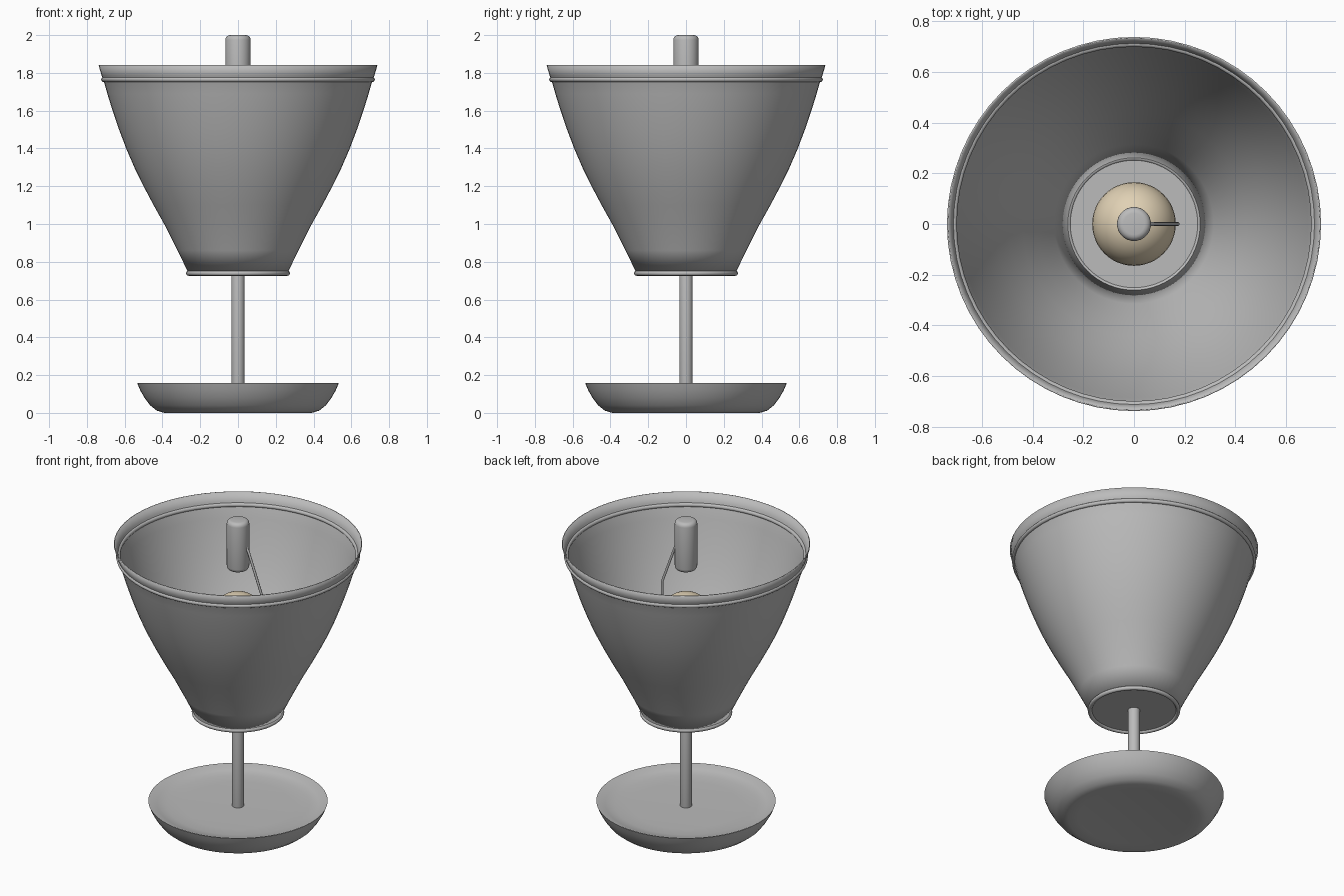
import bpy, bmesh, math
from mathutils import Vector

if "Cube" in bpy.data.objects:
    bpy.data.objects.remove(bpy.data.objects["Cube"])


def material(name, rgb):
    m = bpy.data.materials.new(name)
    m.use_nodes = True
    m.diffuse_color = (*rgb, 1)
    m.node_tree.nodes["Principled BSDF"].inputs["Base Color"].default_value = (*rgb, 1)
    return m


grey = material("plain grey", (0.5, 0.5, 0.5))
cream = material("warm cream", (0.75, 0.64, 0.46))


def smooth(obj, angle):
    bpy.ops.object.select_all(action="DESELECT")
    obj.select_set(True)
    bpy.context.view_layer.objects.active = obj
    bpy.ops.object.shade_smooth_by_angle(angle=math.radians(angle))


def lathe(name, profile, mat=grey, steps=64, angle=40):
    """Turn a (radius, height) profile, listed from bottom to top, around z."""
    bm = bmesh.new()
    verts = [bm.verts.new((r, 0, z)) for r, z in profile]
    edges = [bm.edges.new(pair) for pair in zip(verts, verts[1:])]
    bmesh.ops.spin(bm, geom=verts + edges, cent=(0, 0, 0), axis=(0, 0, 1),
                   angle=math.tau, steps=steps, use_duplicate=False)
    bmesh.ops.remove_doubles(bm, verts=bm.verts, dist=0.0005)
    bmesh.ops.recalc_face_normals(bm, faces=bm.faces)
    mesh = bpy.data.meshes.new(name)
    bm.to_mesh(mesh)
    bm.free()
    mesh.materials.append(mat)
    obj = bpy.data.objects.new(name, mesh)
    bpy.context.collection.objects.link(obj)
    smooth(obj, angle)
    return obj


def ring(name, radius, tube, z):
    bpy.ops.mesh.primitive_torus_add(major_radius=radius, minor_radius=tube,
                                     major_segments=64, minor_segments=12,
                                     location=(0, 0, z))
    obj = bpy.context.object
    obj.name = name
    obj.data.materials.append(grey)
    smooth(obj, 60)


def rounded_rod(name, radius, bottom, top, fillet):
    """Cylinder with rounded ends."""
    corner = [(radius - fillet + fillet * math.sin(a), fillet * (1 - math.cos(a)))
              for a in (math.pi / 8 * i for i in range(5))]
    lower = [(r, bottom + h) for r, h in corner]
    upper = [(r, top - h) for r, h in reversed(corner)]
    lathe(name, [(0, bottom)] + lower + upper + [(0, top)], steps=32)


# Base dish: curved outside, shallow hollow on top
lathe("base_dish", [(0, 0.012), (0.33, 0.008), (0.39, 0), (0.43, 0.012), (0.465, 0.04),
                    (0.495, 0.08), (0.518, 0.12), (0.533, 0.157), (0.525, 0.157),
                    (0.48, 0.138), (0.42, 0.128), (0.33, 0.125), (0, 0.125)])

# Stem and the disc that carries the shade
rounded_rod("stem", 0.035, 0.1, 0.75, 0.004)
lathe("shade_floor", [(0, 0.738), (0.256, 0.738), (0.256, 0.746), (0, 0.746)])

# Flared shade with a rim band
shade = lathe("shade", [(0.262, 0.74), (0.32, 0.86), (0.391, 1.0), (0.447, 1.1), (0.5, 1.2),
                        (0.549, 1.3), (0.592, 1.4), (0.63, 1.5), (0.664, 1.6),
                        (0.692, 1.69), (0.713, 1.765), (0.722, 1.785), (0.738, 1.84)])
wall = shade.modifiers.new("wall", "SOLIDIFY")
wall.thickness = 0.006
wall.offset = -1
ring("shade_upper_ring", 0.712, 0.013, 1.765)
ring("shade_lower_ring", 0.262, 0.013, 0.739)

# Bulb on its socket
rounded_rod("bulb_socket", 0.06, 0.745, 1.08, 0.01)
ball = [(0.165 * math.sin(a), 1.35 - 0.165 * math.cos(a))
        for a in (math.radians(40 + 10 * i) for i in range(15))]
lathe("bulb", [(0, 1.05), (0.055, 1.05), (0.06, 1.12)] + ball, cream, 48, 60)

# Finial above the bulb
rounded_rod("top_finial", 0.067, 1.675, 2.0, 0.025)

# Bent wire joining the finial to the socket
curve = bpy.data.curves.new("support_wire", "CURVE")
curve.dimensions = "3D"
curve.bevel_depth = 0.008
curve.bevel_resolution = 2
curve.use_fill_caps = True
path = [(0.055, 1.84), (0.075, 1.81), (0.172, 1.55), (0.172, 1.1), (0.15, 1.03), (0.05, 1.0)]
spline = curve.splines.new("POLY")
spline.points.add(len(path) - 1)
for point, (x, z) in zip(spline.points, path):
    point.co = (x, 0, z, 1)
curve.materials.append(grey)
wire = bpy.data.objects.new("support_wire", curve)
bpy.context.collection.objects.link(wire)
